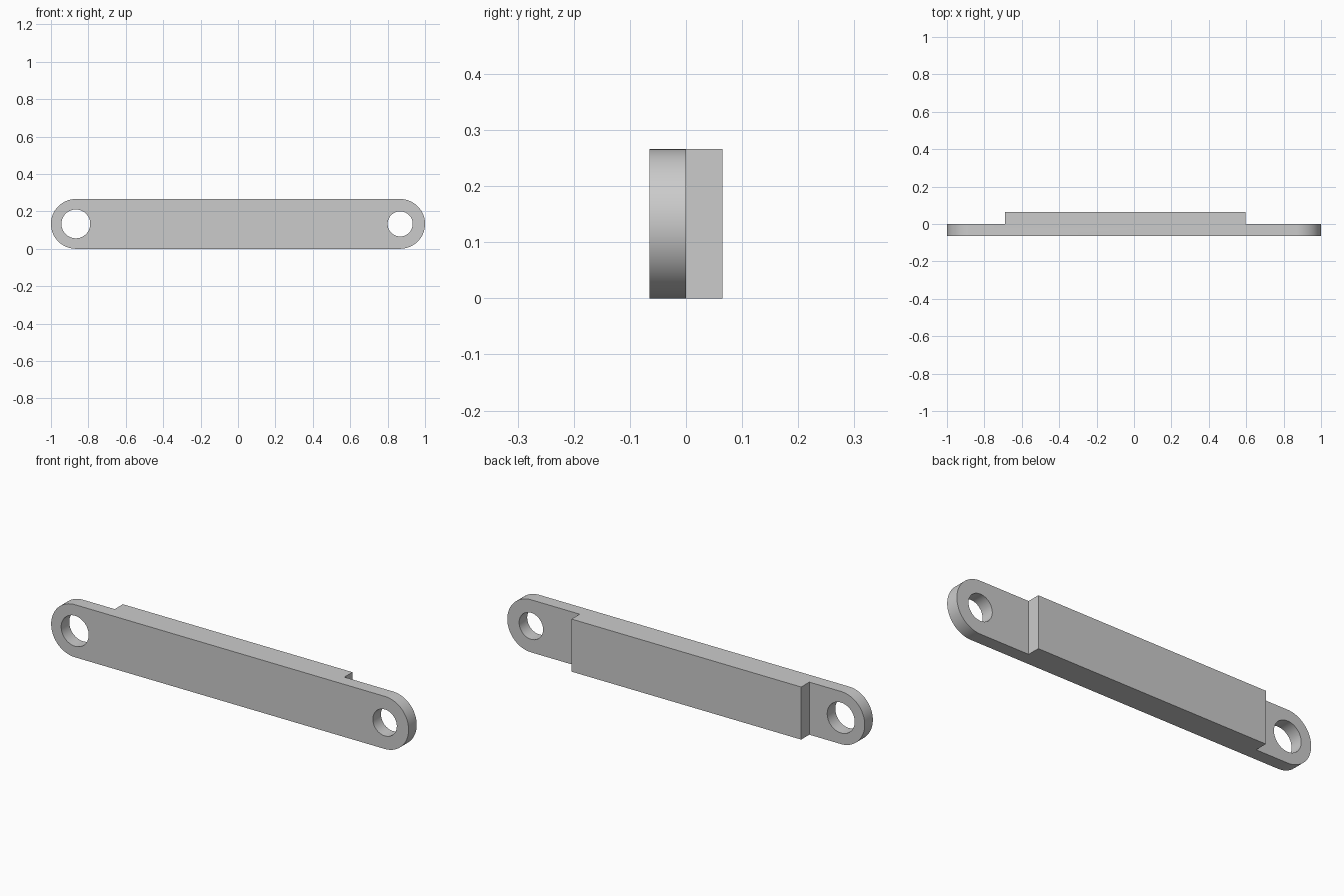
import bpy
import bmesh
from math import sin, cos, pi

cube = bpy.data.objects.get("Cube")
if cube:
    bpy.data.objects.remove(cube, do_unlink=True)

RADIUS = 0.133            # rounded end radius, half the height
HALF_DEPTH = 0.065
PIVOT = 1 - RADIUS        # hole centres
PAD_LEFT, PAD_RIGHT = 0.595, -0.69
ARC_STEPS = 48

grey = bpy.data.materials.new("plain grey")
grey.use_nodes = True
colour = (0.6, 0.6, 0.6, 1)
grey.diffuse_color = colour
grey.node_tree.nodes["Principled BSDF"].inputs["Base Color"].default_value = colour


def prism(name, outline, y0, y1):
    """Extrude an outline of (x, z) points from y0 to y1."""
    bm = bmesh.new()
    face = bm.faces.new([bm.verts.new((x, y0, z)) for x, z in outline])
    extruded = bmesh.ops.extrude_face_region(bm, geom=[face])["geom"]
    verts = [v for v in extruded if isinstance(v, bmesh.types.BMVert)]
    bmesh.ops.translate(bm, verts=verts, vec=(0, y1 - y0, 0))
    bmesh.ops.recalc_face_normals(bm, faces=bm.faces)
    mesh = bpy.data.meshes.new(name)
    bm.to_mesh(mesh)
    bm.free()
    mesh.materials.append(grey)
    obj = bpy.data.objects.new(name, mesh)
    bpy.context.collection.objects.link(obj)
    return obj


def arc(x, radius, start, sweep, steps):
    return [(x + radius * cos(start + sweep * i / steps),
             RADIUS + radius * sin(start + sweep * i / steps))
            for i in range(steps + 1)]


def rectangle(x0, x1):
    return [(x0, -0.1), (x1, -0.1), (x1, 0.4), (x0, 0.4)]


# Bar with rounded ends
bar = prism("link_bar",
            arc(PIVOT, RADIUS, -pi / 2, pi, ARC_STEPS)
            + arc(-PIVOT, RADIUS, pi / 2, pi, ARC_STEPS),
            -HALF_DEPTH, HALF_DEPTH)

# Cutters: thinned ends behind, and a pivot hole in each end
cutters = [
    prism("left_end_recess", rectangle(PAD_LEFT, 1.2), 0, 0.2),
    prism("right_end_recess", rectangle(-1.2, PAD_RIGHT), 0, 0.2),
]
for name, x, radius in (("left_hole", PIVOT, 0.067), ("right_hole", -PIVOT, 0.077)):
    circle = arc(x, radius, 0, 2 * pi, 2 * ARC_STEPS)[:-1]
    cutters.append(prism(name, circle, -0.2, 0.2))

bpy.ops.object.select_all(action='DESELECT')
bar.select_set(True)
bpy.context.view_layer.objects.active = bar
for cutter in cutters:
    cutter.hide_render = True
    cut = bar.modifiers.new(cutter.name, 'BOOLEAN')
    cut.operation = 'DIFFERENCE'
    cut.solver = 'EXACT'
    cut.object = cutter
    bpy.ops.object.modifier_apply(modifier=cut.name)
    bpy.data.objects.remove(cutter, do_unlink=True)

bpy.ops.object.shade_smooth_by_angle(angle=pi / 6)
